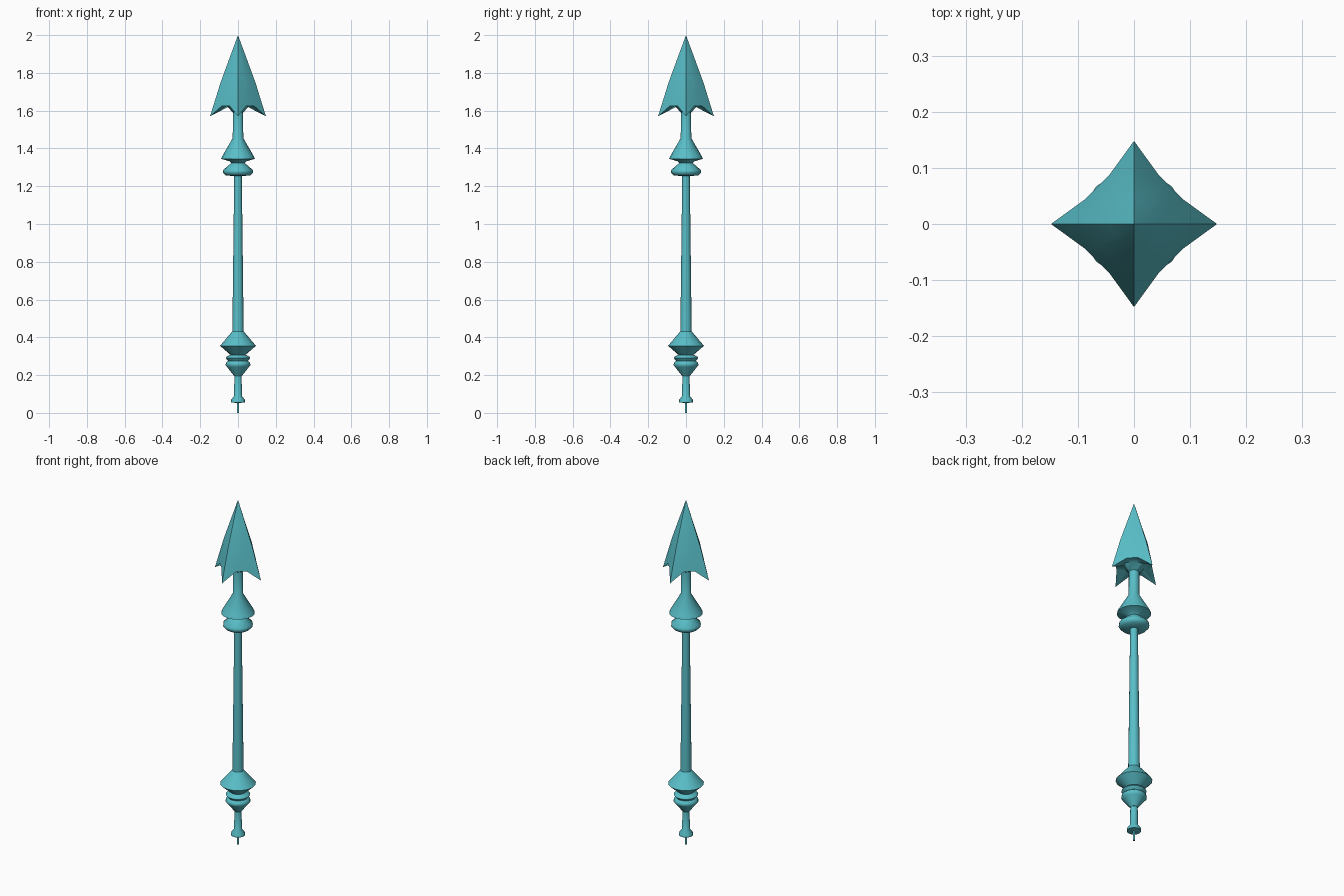
import bpy, bmesh, math

if "Cube" in bpy.data.objects:
    bpy.data.objects.remove(bpy.data.objects["Cube"])


def finish(bm, name, angle):
    bmesh.ops.recalc_face_normals(bm, faces=bm.faces)
    me = bpy.data.meshes.new(name)
    bm.to_mesh(me)
    bm.free()
    ob = bpy.data.objects.new(name, me)
    bpy.context.collection.objects.link(ob)
    me.materials.append(teal)
    bpy.ops.object.select_all(action='DESELECT')
    ob.select_set(True)
    bpy.context.view_layer.objects.active = ob
    bpy.ops.object.shade_smooth_by_angle(angle=math.radians(angle))
    return ob


def bridge(bm, rings):
    for a, b in zip(rings, rings[1:]):
        n = len(a)
        for i in range(n):
            bm.faces.new((a[i], a[(i + 1) % n], b[(i + 1) % n], b[i]))


def lathe(name, profile, sides=16):
    bm = bmesh.new()
    rings = []
    for r, z in profile:
        rings.append([bm.verts.new((r * math.cos(2 * math.pi * i / sides),
                                    r * math.sin(2 * math.pi * i / sides), z))
                      for i in range(sides)])
    bridge(bm, rings)
    bm.faces.new(rings[0])
    bm.faces.new(rings[-1])
    return finish(bm, name, 50)


teal = bpy.data.materials.new("teal")
teal.diffuse_color = (0.1, 0.52, 0.58, 1)
teal.use_nodes = True
teal.node_tree.nodes["Principled BSDF"].inputs["Base Color"].default_value = teal.diffuse_color

# Base pin, foot flange and lower stem
lathe("lower_stem", [(0.006, 0), (0.006, 0.052), (0.037, 0.056), (0.036, 0.07),
                     (0.021, 0.09), (0.019, 0.2)])
# Turned lower knob
lathe("lower_knob", [(0.02, 0.195), (0.058, 0.243), (0.066, 0.253), (0.064, 0.265),
                     (0.052, 0.275), (0.065, 0.29), (0.062, 0.297), (0.04, 0.307),
                     (0.095, 0.355), (0.03, 0.432)])
# Tapered shaft
lathe("shaft", [(0.03, 0.43), (0.02, 1.26)])
# Turned upper knob and neck
lathe("upper_knob", [(0.02, 1.253), (0.066, 1.258), (0.079, 1.272), (0.078, 1.286),
                     (0.036, 1.323), (0.045, 1.332), (0.089, 1.345), (0.083, 1.36),
                     (0.028, 1.455), (0.027, 1.6)])


# Four-finned spear head: each ring is corner radius, side point (a, b), corner z, side z
def head_ring(bm, R, a, b, zc, zs):
    ring = []
    for k in range(4):
        c, s = round(math.cos(k * math.pi / 2)), round(math.sin(k * math.pi / 2))
        for x, y, z in ((R, 0, zc), (a, b, zs), (b, a, zs)):
            ring.append(bm.verts.new((c * x - s * y, s * x + c * y, z)))
    return ring


bm = bmesh.new()
rings = [head_ring(bm, *p) for p in (
    (0.027, 0.023, 0.013, 1.59, 1.59),
    (0.06, 0.042, 0.026, 1.625, 1.625),
    (0.148, 0.086, 0.045, 1.57, 1.625),
    (0.092, 0.062, 0.038, 1.75, 1.755),
    (0.048, 0.032, 0.02, 1.87, 1.87))]
bridge(bm, rings)
tip = bm.verts.new((0, 0, 2))
top = rings[-1]
for i in range(12):
    bm.faces.new((top[i], top[(i + 1) % 12], tip))
bm.faces.new(rings[0])
finish(bm, "spear_head", 60)
